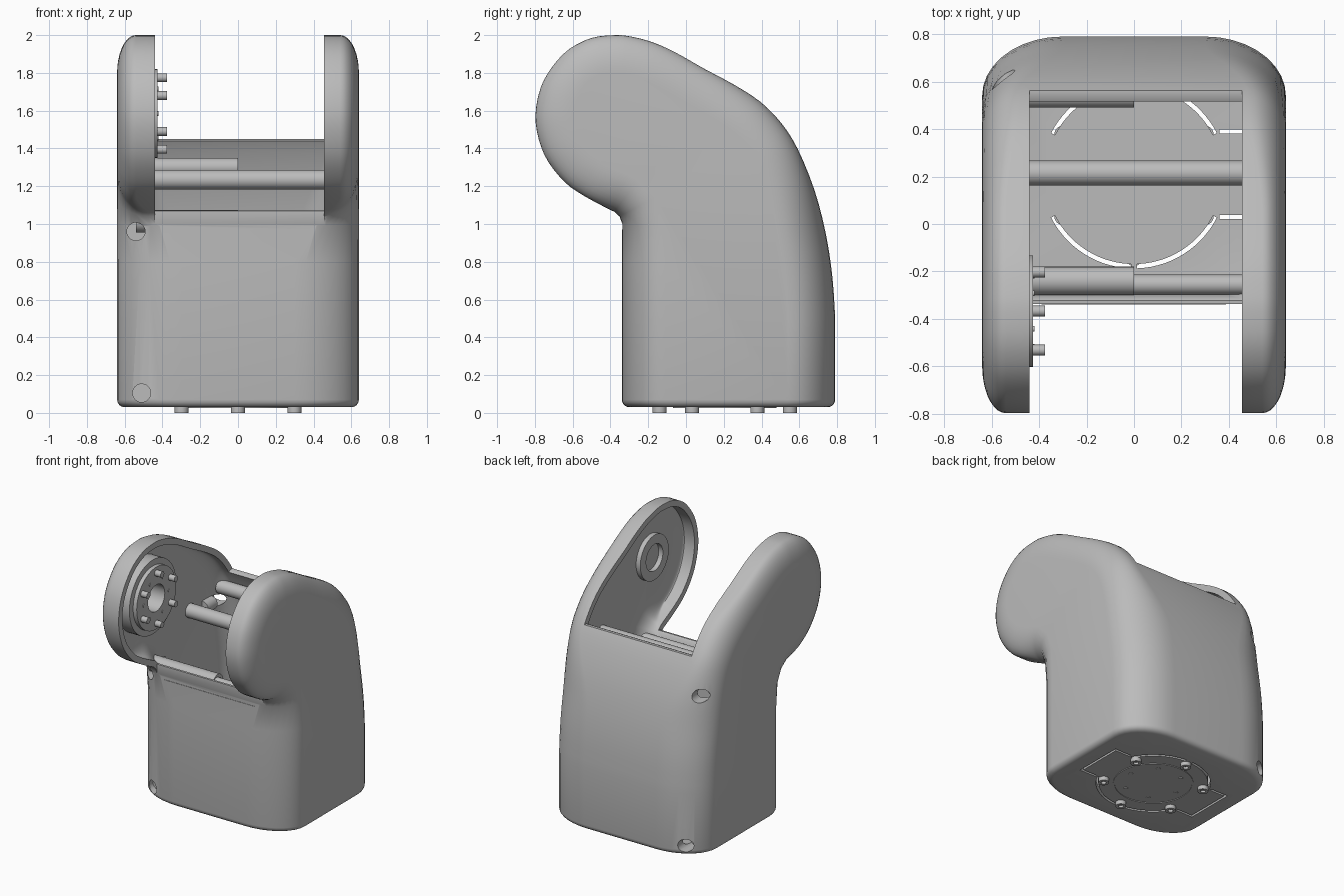
import bpy, bmesh, math
from mathutils import Vector

if "Cube" in bpy.data.objects:
    bpy.data.objects.remove(bpy.data.objects["Cube"])

grey = bpy.data.materials.new("plain grey")
grey.use_nodes = True
grey.diffuse_color = (0.5, 0.5, 0.5, 1)
grey.node_tree.nodes["Principled BSDF"].inputs["Base Color"].default_value = (0.5, 0.5, 0.5, 1)


def finish(name, bm):
    bmesh.ops.recalc_face_normals(bm, faces=bm.faces)
    mesh = bpy.data.meshes.new(name)
    bm.to_mesh(mesh)
    bm.free()
    mesh.materials.append(grey)
    ob = bpy.data.objects.new(name, mesh)
    bpy.context.collection.objects.link(ob)
    return ob


def activate(ob):
    bpy.ops.object.select_all(action='DESELECT')
    ob.select_set(True)
    bpy.context.view_layer.objects.active = ob


def smooth(ob):
    activate(ob)
    bpy.ops.object.shade_smooth_by_angle(angle=math.radians(35))
    return ob


def place(axis, u, v, h):
    return {'x': (h, u, v), 'y': (u, h, v), 'z': (u, v, h)}[axis]


def prism(name, pts, axis, lo, hi):
    bm = bmesh.new()
    a, b = ([bm.verts.new(place(axis, u, v, h)) for u, v in pts] for h in (lo, hi))
    bm.faces.new(a)
    bm.faces.new(b)
    n = len(pts)
    for i in range(n):
        j = (i + 1) % n
        bm.faces.new((a[i], a[j], b[j], b[i]))
    return finish(name, bm)


def arc(c, r, start, end, n):
    angles = [math.radians(start + (end - start) * i / n) for i in range(n + 1)]
    return [(c[0] + r * math.cos(t), c[1] + r * math.sin(t)) for t in angles]


def box(u0, u1, v0, v1):
    return [(u0, v0), (u1, v0), (u1, v1), (u0, v1)]


def rod(name, c, r, axis, lo, hi, n=32):
    return smooth(prism(name, arc(c, r, 0, 360, n)[:-1], axis, lo, hi))


def tube(name, c, r_out, r_in, axis, lo, hi, n=48):
    bm = bmesh.new()
    loops = [[bm.verts.new(place(axis, u, v, h)) for u, v in arc(c, r, 0, 360, n)[:-1]]
             for r, h in ((r_out, lo), (r_out, hi), (r_in, hi), (r_in, lo))]
    for k in range(4):
        p, q = loops[k], loops[(k + 1) % 4]
        for i in range(n):
            j = (i + 1) % n
            bm.faces.new((p[i], p[j], q[j], q[i]))
    return smooth(finish(name, bm))


def cut(ob, cutter):
    activate(ob)
    cutter.hide_render = True
    mod = ob.modifiers.new("cut", 'BOOLEAN')
    mod.operation, mod.solver, mod.object = 'DIFFERENCE', 'EXACT', cutter
    bpy.ops.object.modifier_apply(modifier=mod.name)
    bpy.data.objects.remove(cutter)


# side profile (y, z): up the back, over the arm, back to the neck
back = [(.79, .5), (.775, .72), (.74, .95), (.68, 1.18), (.59, 1.4), (.5, 1.54), (.39, 1.65),
        (.25, 1.74), (.1, 1.82), (-.05, 1.905), (-.17, 1.96), (-.28, 1.99), (-.37, 2), (-.5, 1.985),
        (-.62, 1.925), (-.71, 1.83), (-.77, 1.72), (-.797, 1.58), (-.78, 1.45), (-.73, 1.33),
        (-.64, 1.22), (-.55, 1.155), (-.45, 1.1), (-.38, 1.065)]


def curve_through(pts, n=3):
    p = [Vector(q) for q in pts]
    out = []
    for i in range(len(p) - 1):
        a, b, c, d = p[max(i - 1, 0)], p[i], p[i + 1], p[min(i + 2, len(p) - 1)]
        for k in range(n):
            t = k / n
            out.append(b + (c - a) * t / 2 + (a * 2 - b * 5 + c * 4 - d) * t * t / 2
                       + (b * 3 - a - c * 3 + d) * t ** 3 / 2)
    return out + [p[-1]]


def clamp(t):
    t = max(0, min(1, t))
    return t * t * (3 - 2 * t)


def rounding(y, z):
    # width and depth of the edge rounding: broad on the body, tight on the arms
    if y < 0:
        t = 1 - clamp((z - .9) / .25)
        return .1 + .24 * t, .2 + .03 * t
    t = clamp((y - .05) / .5) * (1 - .75 * clamp((z - .9) / .6))
    return .1 + .24 * t, .2 + .05 * t


def link_body(name, wall, side, bottom, steps=9, fillet=.04):
    foot = bottom + fillet
    prof = [Vector((.79, foot))] + curve_through(back)
    prof += [Vector(q) for q in ((-.352, 1.04), (-.34, .99), (-.34, .8), (-.34, foot))]
    last = len(prof) - 1
    normals = []
    for i in range(last + 1):
        t = (prof[min(i + 1, last)] - prof[max(i - 1, 0)]).normalized()
        normals.append(Vector((-t.y, t.x)))
    layers = [(s, k / steps * math.pi / 2) for s, ks in
              ((1, range(steps, -1, -1)), (-1, range(steps + 1))) for k in ks]

    def fillet_row(bm, v):
        # foot of one column, pulled in toward the middle of the base
        row = []
        for k in range(1, 5):
            a = k / 4 * math.pi / 2
            d = fillet * (1 - math.cos(a))
            row.append(bm.verts.new((v.co.x * (1 - d / .64), .225 + (v.co.y - .225) * (1 - d / .565),
                                     foot - fillet * math.sin(a))))
        return row

    bm = bmesh.new()
    grid = []
    for s, a in layers:
        row = []
        for p, n in zip(prof, normals):
            rx, rn = rounding(*p)
            rx, rn = rx - side, rn - wall
            q = p + n * (wall + rn * (1 - math.cos(a)))
            row.append(bm.verts.new((s * (.64 - side - rx * (1 - math.sin(a))), q.x, q.y)))
        grid.append(fillet_row(bm, row[0])[::-1] + row + fillet_row(bm, row[-1]))
    for r, s in zip(grid, grid[1:]):
        for i in range(len(r) - 1):
            bm.faces.new((r[i], r[i + 1], s[i + 1], s[i]))
    for r in (grid[0], grid[-1]):
        bm.faces.new(r[4:-4])
        for i in range(4):
            bm.faces.new((r[i], r[i + 1], r[-2 - i], r[-1 - i]))
    bm.faces.new([r[0] for r in grid] + [r[-1] for r in reversed(grid)])
    return finish(name, bm)


# hollow shell with an open slot between the two arms
shell = link_body("shell", 0, 0, .03)
cut(shell, link_body("cavity", .045, .085, .075))
cut(shell, prism("slot", [(-1, .97), (-.337, .97), (-.337, 1.07), (-.2, 1.08), (.54, 1.45),
                          (1, 1.45), (1, 2.2), (-1, 2.2)], 'x', -.44, .455))

# base plate gaps: ring arcs and side tabs
centre = (0, .205)
for start, end in ((27, 86), (94, 153), (207, 268), (272, 333)):
    sector = arc(centre, .392, start, end, 14) + arc(centre, .374, end, start, 14)
    cut(shell, prism("ring_gap", sector, 'z', -.1, .2))
for side, top in ((1, .2), (-1, .06)):
    for y in (.03, .39):
        u = sorted((side * .36, side * .5))
        cut(shell, prism("tab_gap", box(u[0], u[1], y - .008, y + .008), 'z', -.1, top))
    u = sorted((side * .484, side * .5))
    cut(shell, prism("tab_end_gap", box(u[0], u[1], .02, .4), 'z', -.1, .06))

# corner screw holes and the bosses behind them
for x, z, lo, hi, seat, end in ((-.51, .105, -.5, -.18, -.22, -.1), (-.54, .96, -.5, -.16, -.2, -.1),
                                (-.51, .105, .58, 1, .61, .45), (-.55, 1.2, .45, 1, .47, .36)):
    cut(shell, rod("screw_hole", (x, z), .048, 'y', lo, hi, 24))
    rod("screw_boss", (x, z), .05, 'y', min(seat, end), max(seat, end), 24)
smooth(shell)

# cross rods
rod("middle_rod", (.215, 1.235), .052, 'x', -.6, .6)
rod("front_rod", (-.24, 1.015), .06, 'x', -.54, 0)
rod("front_rod_thin", (-.255, 1.015), .042, 'x', 0, .54)
rod("back_rod", (.54, 1.3), .05, 'x', -.53, 0)

# joint drum with bolts on one arm, plain bearing ring on the other
hub = (-.367, 1.585)
tube("joint_drum", hub, .28, .1, 'x', -.6, -.455)
tube("joint_flange", hub, .235, .1, 'x', -.46, -.425)
tube("bearing_ring", hub, .17, .1, 'x', .52, .6)
for u, v in arc(hub, .19, 30, 330, 5):
    rod("joint_bolt", (u, v), .023, 'x', -.43, -.375, 16)
for u, v in arc(hub, .15, 0, 300, 5):
    rod("joint_pin", (u, v), .012, 'x', -.43, -.42, 12)

# base screws with sockets, and dowel ends in the base
for u, v in arc(centre, .345, 30, 330, 5):
    tube("base_screw", (u, v), .037, .018, 'z', 0, .04, 24)
    rod("base_screw_core", (u, v), .02, 'z', .018, .04, 12)
for u, v in arc(centre, .2, 0, 300, 5):
    rod("base_dowel", (u, v), .016, 'z', .025, .05, 16)
for x in (-.185, .185):
    for y in (.03, .4):
        rod("floor_dowel", (x, y), .022, 'z', .06, .08, 20)
tube("base_disc_ring", centre, .275, .265, 'z', .025, .04)
